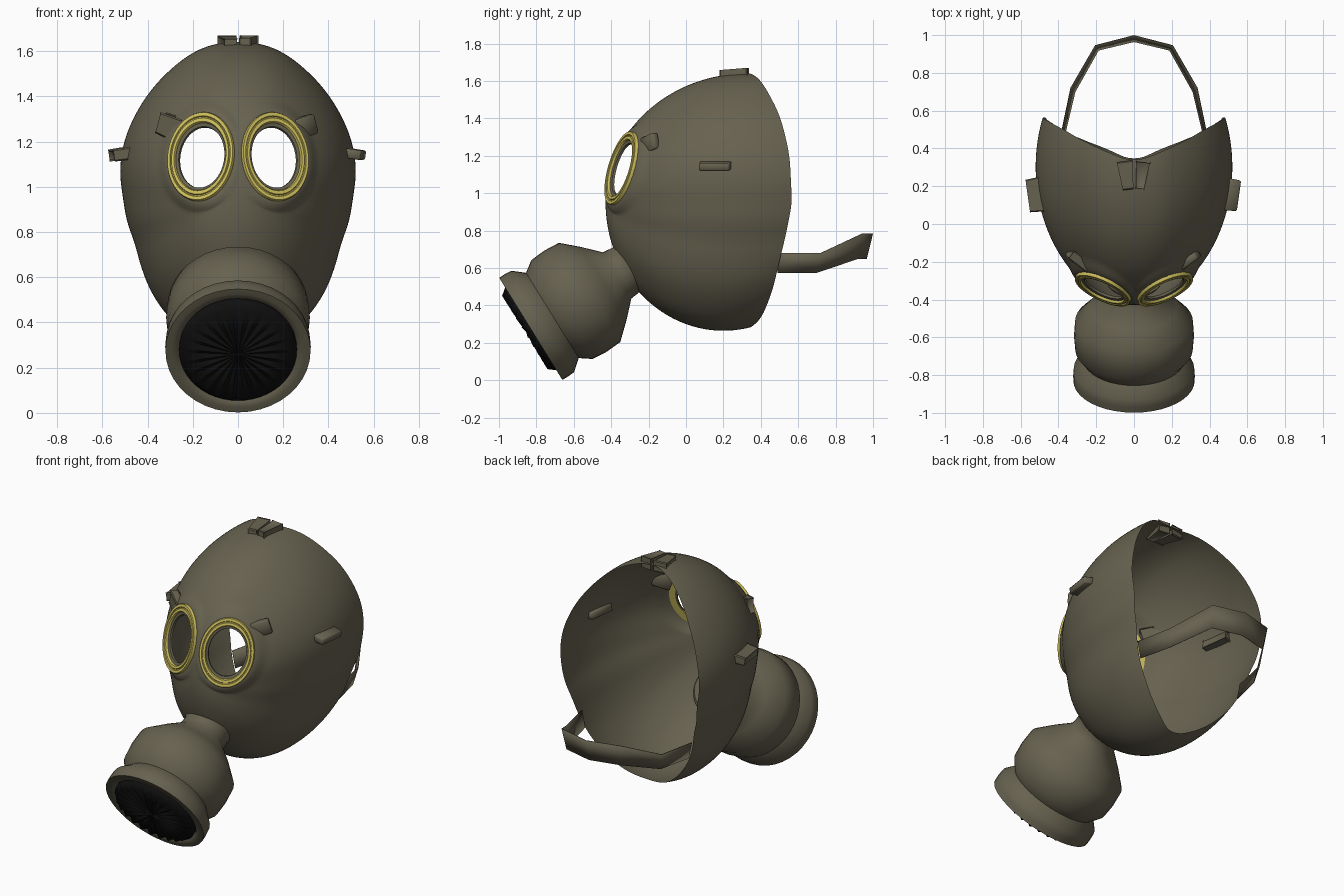
import bpy, bmesh, math
from mathutils import Vector, Euler

if "Cube" in bpy.data.objects:
    bpy.data.objects.remove(bpy.data.objects["Cube"])


def material(name, rgb):
    m = bpy.data.materials.new(name)
    m.diffuse_color = (*rgb, 1)
    m.use_nodes = True
    m.node_tree.nodes["Principled BSDF"].inputs["Base Color"].default_value = m.diffuse_color
    return m


OLIVE = material("olive_rubber", (0.135, 0.122, 0.080))
GOLD = material("brass_yellow", (0.62, 0.52, 0.11))
BLACK = material("filter_black", (0.005, 0.005, 0.005))


def finish(name, bm, mat, angle=40):
    bmesh.ops.recalc_face_normals(bm, faces=bm.faces)
    me = bpy.data.meshes.new(name)
    bm.to_mesh(me)
    bm.free()
    me.materials.append(mat)
    ob = bpy.data.objects.new(name, me)
    bpy.context.collection.objects.link(ob)
    bpy.ops.object.select_all(action='DESELECT')
    ob.select_set(True)
    bpy.context.view_layer.objects.active = ob
    bpy.ops.object.shade_smooth_by_angle(angle=math.radians(angle))
    return ob


def grid(rows, close_rows=False, close_cols=True):
    """Quads between rows of points."""
    bm = bmesh.new()
    v = [[bm.verts.new(p) for p in r] for r in rows]
    n, m = len(v), len(v[0])
    for i in range(n if close_rows else n - 1):
        for j in range(m if close_cols else m - 1):
            a, b = v[i], v[(i + 1) % n]
            bm.faces.new((a[j], a[(j + 1) % m], b[(j + 1) % m], b[j]))
    return bm


def interp(table, x):
    for (a, fa), (b, fb) in zip(table, table[1:]):
        if x <= b:
            return fa + (fb - fa) * (x - a) / (b - a)
    return table[-1][1]


def smooth(table, deg):
    """Averaged lookup by elevation angle, mirrored past the poles."""
    tot = 0
    for k in range(-6, 7):
        d = deg + k
        d = 180 - d if d > 90 else (-180 - d if d < -90 else d)
        tot += interp(table, d)
    return tot / 13


# --- eye geometry, shared by shell and rings ---
EX, EZ, EA, EB = 0.162, 1.132, 0.146, 0.196


def eye_s(x, z):
    w = (z - EZ) / EB
    return math.hypot((abs(x) - EX + 0.015 * w) / EA, w)


def eye_plane(x, z):
    return -0.340 + 0.45 * (abs(x) - EX) + 0.30 * (z - EZ)


# --- shell: egg-shaped face piece, open at the back ---
WIDTH = [(-90, .69), (-77, .670), (-59, .605), (-46, .56), (-37, .528), (-24, .495), (0, .506), (16, .541),
         (27, .562), (38, .582), (47, .602), (57, .627), (66, .652), (72, .672), (79, .688), (90, .692)]
RIM = [(-90, .33), (-77, .40), (-58, .46), (-41, .495), (-24, .53), (0, .567),
       (27, .555), (38, .535), (52, .50), (70, .42), (90, .325)]
NP, NT = 160, 60
rows = []
for i in range(NT + 1):
    row = []
    for j in range(NP):
        phi = 2 * math.pi * j / NP
        sp = math.sin(phi)
        elev = math.degrees(math.asin(max(-1, min(1, sp))))
        c = 0.30 + (0.03 if sp > 0 else -0.10) * sp ** 2
        dep = c + 0.43
        tmax = math.acos(max(-1, min(1, (c - smooth(RIM, elev)) / dep)))
        th = 0.002 + (tmax - 0.002) * i / NT
        r = smooth(WIDTH, elev) * math.sin(th) ** (1 + 0.1 * math.cos(phi) ** 2)
        x, z = r * math.cos(phi), 0.95 + r * sp
        y = c - dep * math.cos(th)
        s = eye_s(x, z)
        if s < 1.25 and y < 0:          # flat seat around each eye
            k = min(1, (1.25 - s) / 0.25)
            y += (eye_plane(x, z) - y) * k
        row.append((x, y, z))
    rows.append(row)
bm = grid(rows)
bmesh.ops.remove_doubles(bm, verts=bm.verts, dist=0.0015)
holes = [f for f in bm.faces
         if f.calc_center_median().y < 0
         and eye_s(f.calc_center_median().x, f.calc_center_median().z) < 0.82]
bmesh.ops.delete(bm, geom=holes, context='FACES')
finish("mask_shell", bm, OLIVE, 60)


# --- eye rings and their inner lips ---
def eye_part(name, side, profile, mat, closed):
    nrm = Vector((0.45, -1, 0.30)).normalized()
    rows = []
    for s, h in profile:
        row = []
        for j in range(48):
            t = 2 * math.pi * j / 48
            x = EX + s * (EA * math.cos(t) - 0.015 * math.sin(t))
            z = EZ + s * EB * math.sin(t)
            p = Vector((x, eye_plane(x, z), z)) + nrm * h
            p.x *= side
            row.append(p)
        rows.append(row)
    finish(name, grid(rows, closed), mat, 35)


RING = [(1, -.006), (1, .010), (.985, .016), (.91, .016), (.895, .010), (.875, .010),
        (.86, .016), (.785, .016), (.765, .010), (.76, -.006)]
LIP = [(.90, .003), (.76, .003), (.69, -.002), (.68, -.015)]


# --- lugs: boxes tapered towards their local +x end ---
def lug(name, loc, size, rot, taper, side):
    bm = bmesh.new()
    bmesh.ops.create_cube(bm, size=1)
    rm = Euler([math.radians(a) for a in rot]).to_matrix()
    for v in bm.verts:
        k = taper if v.co.x > 0 else 1
        p = rm @ Vector((v.co.x * size[0], v.co.y * size[1] * k, v.co.z * size[2] * k)) + Vector(loc)
        v.co = (p.x * side, p.y, p.z)
    bmesh.ops.bevel(bm, geom=bm.edges[:], offset=0.006, segments=1, affect='EDGES')
    finish(name, bm, OLIVE, 60)


for side, tag in ((1, "right"), (-1, "left")):
    eye_part("eye_ring_" + tag, side, RING, GOLD, True)
    eye_part("eye_lip_" + tag, side, LIP, OLIVE, False)
    lug("eye_lug_" + tag, (.295, -.19, 1.265), (.11, .045, .095), (0, -18, 36), .9, side)
    lug("side_lug_" + tag, (.512, .155, 1.145), (.085, .175, .045), (0, 8, -8), .93, side)
    lug("crown_lug_" + tag, (.040, .257, 1.635), (.14, .072, .058), (0, 0, -97), .62, side)

# --- filter canister, lathed about a tilted axis ---
C = Vector((0, -.83, .275))
AX, U, V = Vector((0, .85, .526)), Vector((1, 0, 0)), Vector((0, -.526, .85))


def on_axis(t, r, ang):
    return C + AX * t + U * (r * math.cos(ang)) + V * (r * math.sin(ang))


CAN = [(.03, .001), (.03, .255), (.005, .268), (0, .295), (0, .321), (.035, .322), (.075, .319),
       (.136, .268), (.196, .311), (.28, .318), (.37, .312), (.46, .23), (.543, .145),
       (.60, .139), (.625, .148)]
finish("filter_canister",
       grid([[on_axis(t, r, 2 * math.pi * j / 40) for j in range(40)] for t, r in CAN]), OLIVE, 60)

# --- black pleated insert in the filter mouth ---
NF = 48
pleat = []
for base, r, amp in ((.028, .26, 0), (.0, .26, 0), (-.016, .232, .022), (-.022, .12, .012), (-.03, .002, 0)):
    pleat.append([on_axis(base - (amp if j % 2 else 0), r, 2 * math.pi * j / NF) for j in range(NF)])
finish("filter_insert", grid(pleat), BLACK, 60)

# --- neck strap: flat band behind the head ---
half_up = [(.383, .49, .68), (.335, .72, .68), (.205, .945, .785)]
half_lo = [(.362, .49, .575), (.312, .70, .575), (.188, .92, .65)]


def mirrored(pts, mid):
    return pts + [mid] + [(-x, y, z) for x, y, z in reversed(pts)]


up = mirrored(half_up, (0, .998, .785))
lo = mirrored(half_lo, (0, .965, .65))
strap = finish("neck_strap", grid([up, lo], close_cols=False), OLIVE, 15)
sol = strap.modifiers.new("thickness", 'SOLIDIFY')
sol.thickness = 0.004
sol.offset = 0
